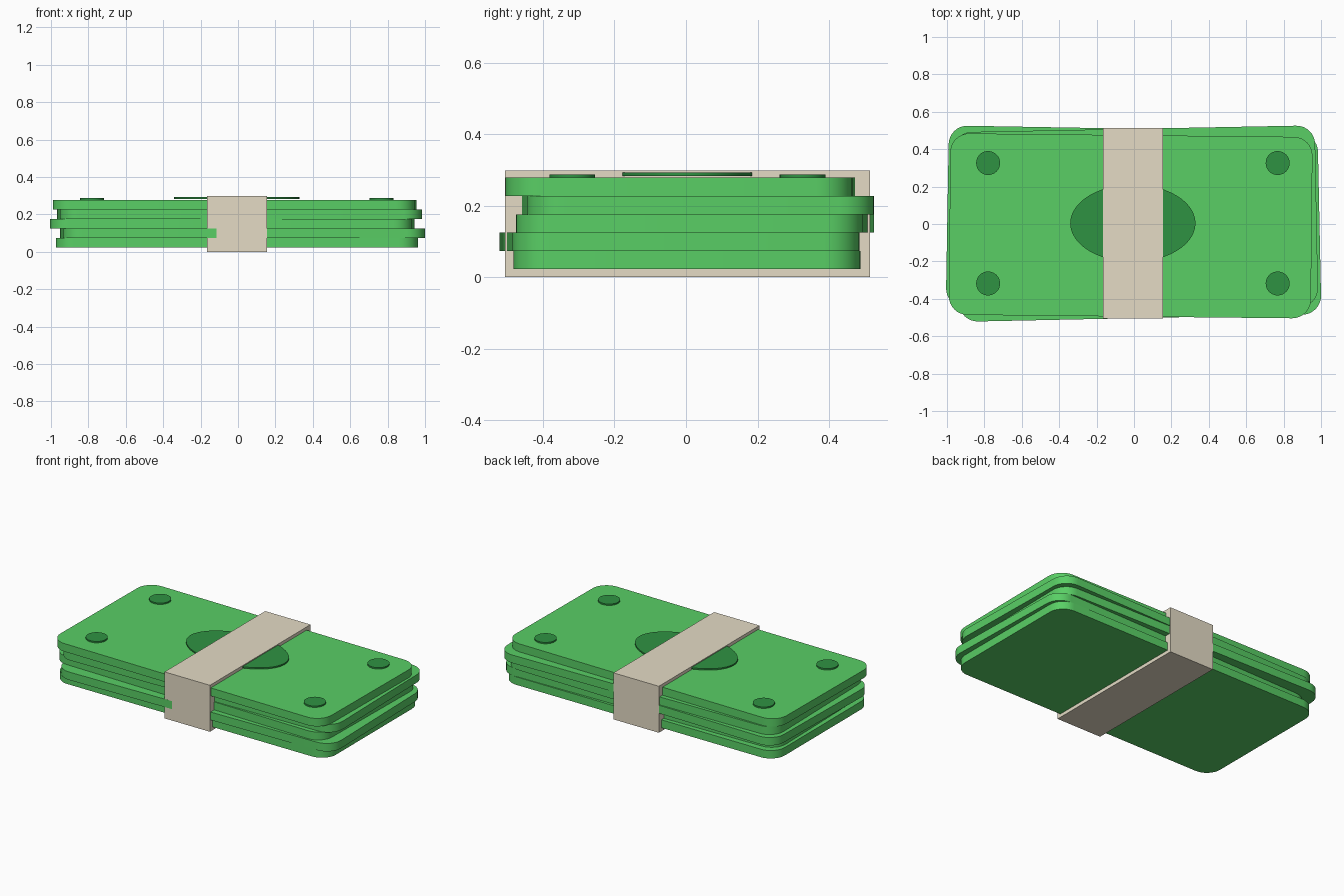
import bpy, bmesh, math

if "Cube" in bpy.data.objects:
    bpy.data.objects.remove(bpy.data.objects["Cube"])


def material(name, rgb):
    m = bpy.data.materials.new(name)
    m.diffuse_color = (*rgb, 1)
    m.use_nodes = True
    m.node_tree.nodes["Principled BSDF"].inputs["Base Color"].default_value = m.diffuse_color
    return m


GREEN = material("bill green", (0.10, 0.62, 0.13))
DARK = material("dark green", (0.028, 0.29, 0.055))
PAPER = material("paper beige", (0.78, 0.71, 0.56))


def prism(name, outline, z0, z1, mat, loc=(0, 0), rot=0):
    """Extrude a flat outline from z0 to z1."""
    bm = bmesh.new()
    face = bm.faces.new([bm.verts.new((x, y, z0)) for x, y in outline])
    ext = bmesh.ops.extrude_face_region(bm, geom=[face])
    for v in ext["geom"]:
        if isinstance(v, bmesh.types.BMVert):
            v.co.z = z1
    bmesh.ops.recalc_face_normals(bm, faces=bm.faces)
    me = bpy.data.meshes.new(name)
    bm.to_mesh(me)
    bm.free()
    me.materials.append(mat)
    ob = bpy.data.objects.new(name, me)
    bpy.context.collection.objects.link(ob)
    ob.location = (loc[0], loc[1], 0)
    ob.rotation_euler.z = math.radians(rot)
    bpy.ops.object.select_all(action='DESELECT')
    ob.select_set(True)
    bpy.context.view_layer.objects.active = ob
    bpy.ops.object.shade_smooth_by_angle(angle=math.radians(30))
    return ob


def rounded_rect(w, h, r, seg=8):
    pts = []
    for k, (sx, sy) in enumerate([(1, 1), (-1, 1), (-1, -1), (1, -1)]):
        for i in range(seg + 1):
            a = math.pi / 2 * (k + i / seg)
            pts.append((sx * (w / 2 - r) + r * math.cos(a),
                        sy * (h / 2 - r) + r * math.sin(a)))
    return pts


def ellipse(rx, ry, n=48):
    return [(rx * math.cos(2 * math.pi * i / n), ry * math.sin(2 * math.pi * i / n))
            for i in range(n)]


# Stacked bundles of bills, each slightly shifted and turned
CX, CY = -0.006, 0.004
Z0, T = 0.022, 0.0512
bundles = [(-0.005, 0.003, 0), (0.024, -0.018, 1.2), (-0.03, 0.025, -1.0),
           (0.008, 0.024, 1.1), (-0.018, -0.010, -0.6)]
for i, (x, y, rot) in enumerate(bundles):
    prism(f"bill_bundle_{i + 1}", rounded_rect(1.936, 0.97, 0.1),
          Z0 + i * T, Z0 + (i + 1) * T, GREEN, (x, y), rot)
top = Z0 + 5 * T

# Printed oval and corner dots on the top bill
prism("centre_oval", ellipse(0.335, 0.207), 0.283, 0.292, DARK, (CX, CY))
for sx in (-1, 1):
    for sy in (-1, 1):
        prism("corner_dot", ellipse(0.064, 0.064, 32), top - 0.001, 0.287, DARK,
              (CX + sx * 0.774, CY + sy * 0.322))

# Paper band wrapped around the stack
prism("paper_band", [(-0.161, -0.51), (0.161, -0.51), (0.161, 0.51), (-0.161, 0.51)],
      0, 0.298, PAPER, (CX, CY))
